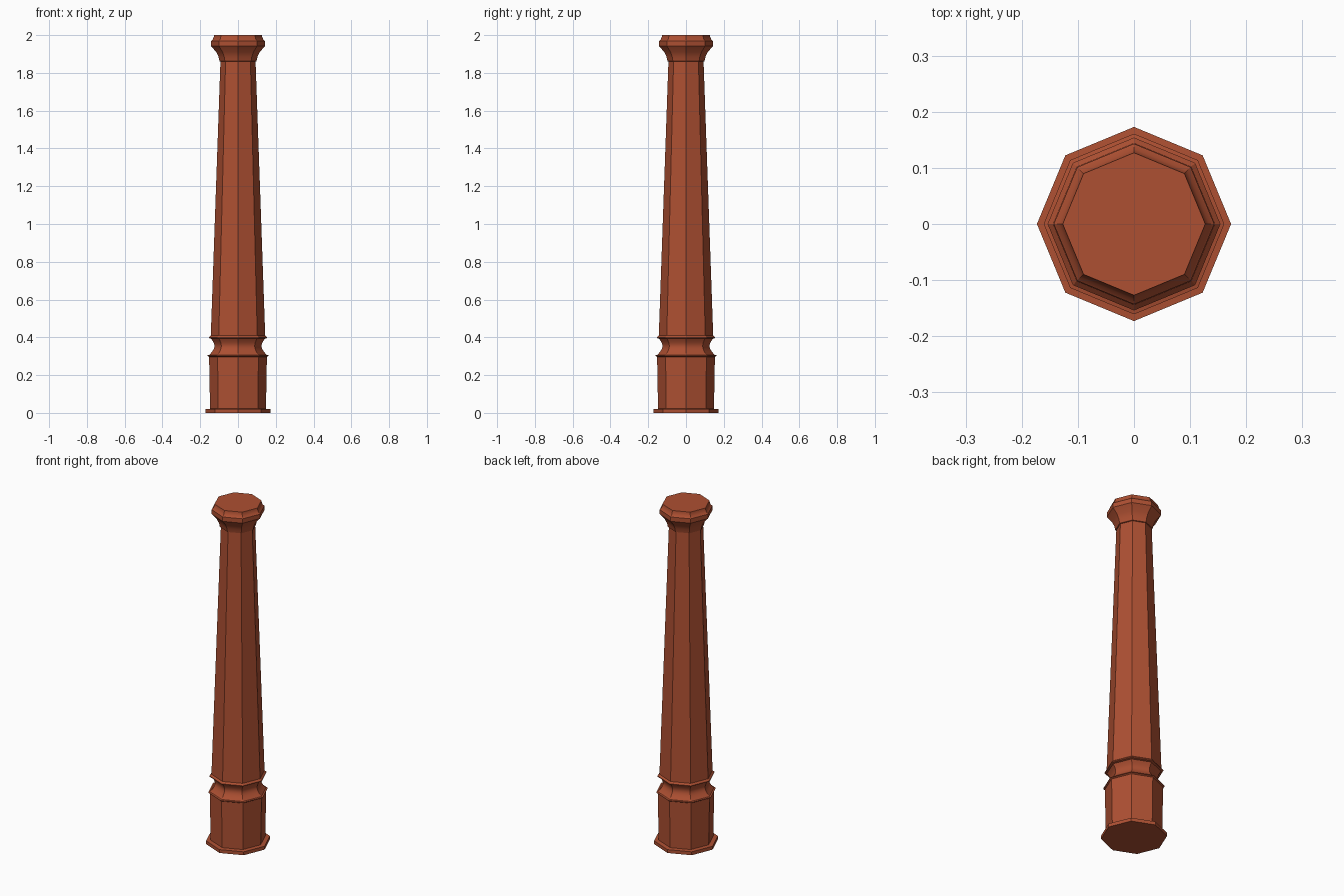
import bpy, bmesh, math

if "Cube" in bpy.data.objects:
    bpy.data.objects.remove(bpy.data.objects["Cube"])

SIDES = 8

terracotta = bpy.data.materials.new("terracotta")
terracotta.diffuse_color = (0.42, 0.08, 0.032, 1)
terracotta.use_nodes = True
terracotta.node_tree.nodes["Principled BSDF"].inputs["Base Color"].default_value = terracotta.diffuse_color


def turned(name, profile):
    """Closed octagonal solid from (radius, z) points, corners on the axes."""
    bm = bmesh.new()
    rings = []
    for r, z in profile:
        rings.append([bm.verts.new((r * math.cos(2 * math.pi * i / SIDES),
                                    r * math.sin(2 * math.pi * i / SIDES), z))
                      for i in range(SIDES)])
    for a, b in zip(rings, rings[1:]):
        for i in range(SIDES):
            j = (i + 1) % SIDES
            bm.faces.new((a[i], a[j], b[j], b[i]))
    bm.faces.new(rings[0][::-1])
    bm.faces.new(rings[-1])
    mesh = bpy.data.meshes.new(name)
    bm.to_mesh(mesh)
    bm.free()
    mesh.materials.append(terracotta)
    obj = bpy.data.objects.new(name, mesh)
    bpy.context.collection.objects.link(obj)
    bpy.context.view_layer.objects.active = obj
    obj.select_set(True)
    bpy.ops.object.shade_smooth_by_angle(angle=math.radians(30))
    obj.select_set(False)
    return obj


# foot plate and plinth
base = [(0.173, 0.0), (0.173, 0.02), (0.148, 0.022), (0.153, 0.297),
        (0.161, 0.302), (0.161, 0.305)]

# hollow neck between plinth and shaft
cove = []
for k in range(9):
    t = k / 8
    cove.append((0.152 - 0.010 * t - 0.022 * math.sin(math.pi * t),
                 0.307 + 0.086 * t))

# tapering shaft with its lower lip
shaft = [(0.154, 0.396), (0.154, 0.40), (0.144, 0.41), (0.093, 1.86)]

# flared capital
capital = [(0.098, 1.862), (0.103, 1.885), (0.115, 1.91), (0.143, 1.942),
           (0.143, 1.968), (0.134, 1.976), (0.128, 1.992), (0.127, 2.0)]

turned("column", base + cove + shaft + capital)
